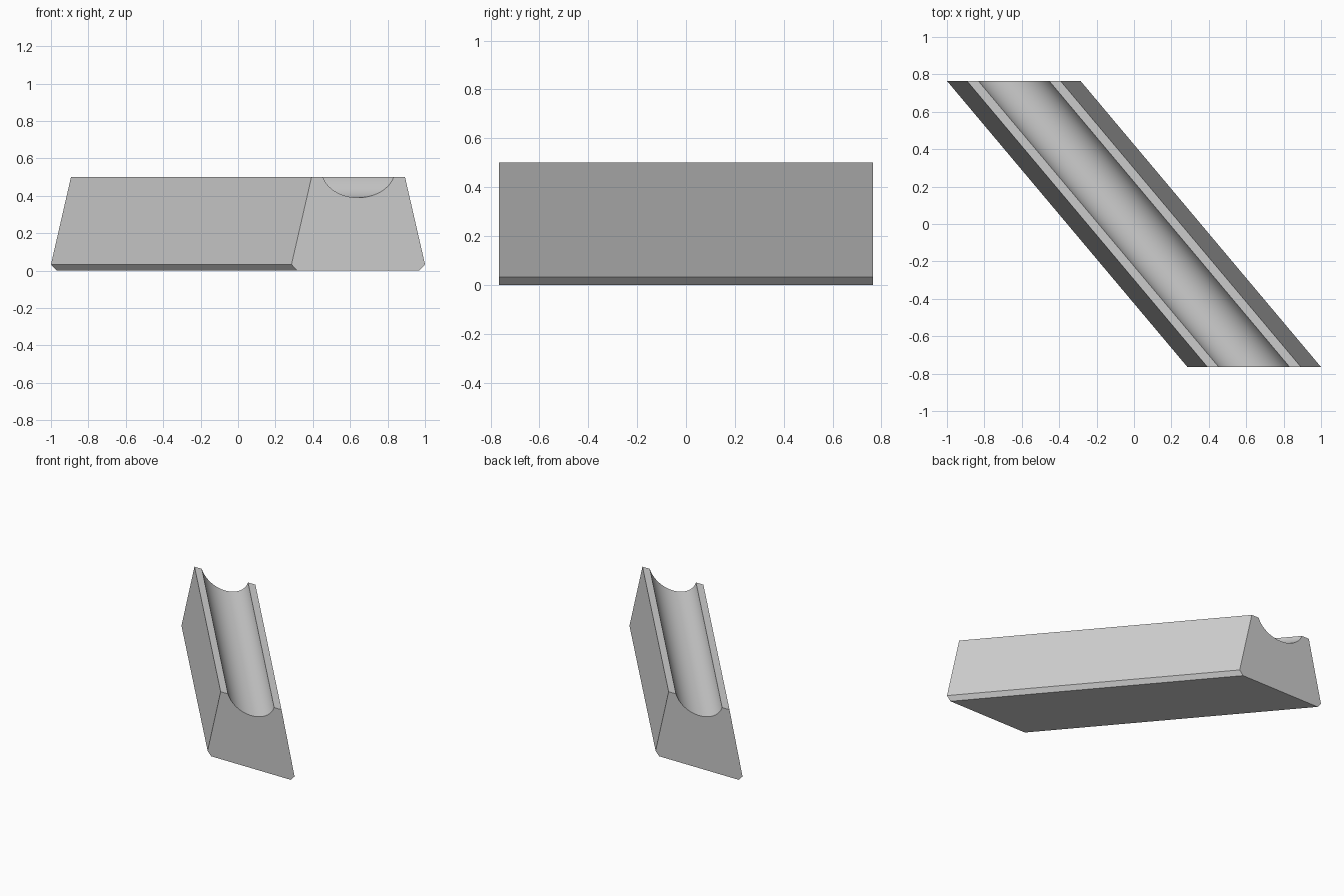
import bpy, bmesh, math

if "Cube" in bpy.data.objects:
    bpy.data.objects.remove(bpy.data.objects["Cube"])

HALF_LEN = 0.765      # half length along y
SHIFT = 0.643         # sideways offset of each slanted end
STRETCH = 1.305       # widening of a round groove cut by the slanted end
RADIUS, GROOVE_Z = 0.151, 0.541
SEGMENTS = 40

# Cross-section: chamfered foot, sloping sides, round groove in the top
profile = [(-0.327, 0), (0.327, 0), (0.357, 0.033), (0.25, 0.5)]
half = math.acos((GROOVE_Z - 0.5) / RADIUS)
for i in range(SEGMENTS + 1):
    a = half - 2 * half * i / SEGMENTS
    profile.append((RADIUS * STRETCH * math.sin(a), GROOVE_Z - RADIUS * math.cos(a)))
profile += [(-0.25, 0.5), (-0.357, 0.033)]

# Sweep the section between the two slanted ends
bm = bmesh.new()
front = [bm.verts.new((x + SHIFT, -HALF_LEN, z)) for x, z in profile]
back = [bm.verts.new((x - SHIFT, HALF_LEN, z)) for x, z in profile]
bm.faces.new(front)
bm.faces.new(back[::-1])
n = len(profile)
for i in range(n):
    j = (i + 1) % n
    bm.faces.new((front[i], back[i], back[j], front[j]))
bmesh.ops.recalc_face_normals(bm, faces=bm.faces[:])

mesh = bpy.data.meshes.new("grooved_block")
bm.to_mesh(mesh)
bm.free()
block = bpy.data.objects.new("grooved_block", mesh)
bpy.context.collection.objects.link(block)

grey = bpy.data.materials.new("light grey")
grey.diffuse_color = (0.6, 0.6, 0.6, 1)
grey.use_nodes = True
grey.node_tree.nodes["Principled BSDF"].inputs["Base Color"].default_value = grey.diffuse_color
mesh.materials.append(grey)

# Smooth groove, sharp edges elsewhere
bpy.context.view_layer.objects.active = block
block.select_set(True)
bpy.ops.object.shade_smooth_by_angle(angle=math.radians(25))
